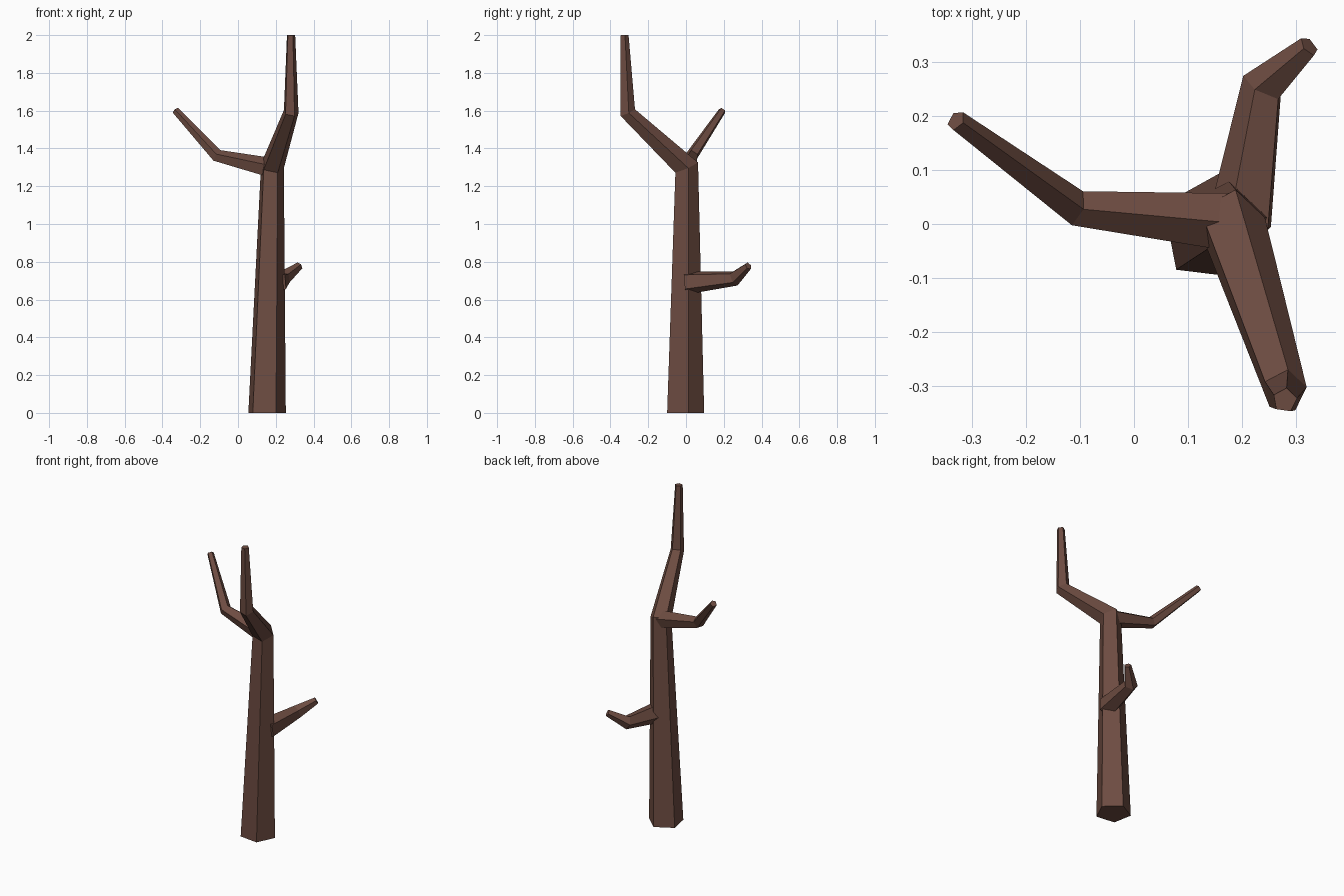
import bpy, bmesh, math
from mathutils import Vector, Matrix

if "Cube" in bpy.data.objects:
    bpy.data.objects.remove(bpy.data.objects["Cube"])

SIDES = 5
bark = bpy.data.materials.new("brown_bark")
bark.diffuse_color = (0.153, 0.072, 0.053, 1)
bark.use_nodes = True
bark.node_tree.nodes["Principled BSDF"].inputs["Base Color"].default_value = bark.diffuse_color


def limb(name, path, spin_ref, flat_start=False):
    """Tapered five-sided tube with mitred bends; path = (x, y, z, radius)."""
    pts = [Vector(p[:3]) for p in path]
    dirs = [(b - a).normalized() for a, b in zip(pts, pts[1:])]
    u = Vector(spin_ref)
    bm = bmesh.new()
    rings = []
    for i, p in enumerate(pts):
        d = dirs[max(i - 1, 0)]
        if i > 1:
            u = dirs[i - 2].rotation_difference(d) @ u
        u = (u - d * u.dot(d)).normalized()
        n = (dirs[max(i - 1, 0)] + dirs[min(i, len(dirs) - 1)]).normalized()
        if i == 0 and flat_start:
            n = Vector((0, 0, 1))
        ring = []
        for k in range(SIDES):
            o = Matrix.Rotation(math.tau * k / SIDES, 3, d) @ u * path[i][3]
            o -= d * (o.dot(n) / d.dot(n))  # slide onto the mitre plane
            ring.append(bm.verts.new(p + o))
        rings.append(ring)
    for a, b in zip(rings, rings[1:]):
        for k in range(SIDES):
            j = (k + 1) % SIDES
            bm.faces.new((a[k], a[j], b[j], b[k]))
    bm.faces.new(rings[0][::-1])
    bm.faces.new(rings[-1])
    bmesh.ops.recalc_face_normals(bm, faces=bm.faces)
    me = bpy.data.meshes.new(name)
    bm.to_mesh(me)
    bm.free()
    me.materials.append(bark)
    ob = bpy.data.objects.new(name, me)
    bpy.context.collection.objects.link(ob)


def around(deg, a, b):
    r = math.radians(deg)
    return Vector(a) * math.cos(r) + Vector(b) * math.sin(r)


X, Y, Z = (1, 0, 0), (0, 1, 0), (0, 0, 1)

# Trunk continuing into the tall front branch
limb("trunk", [(0.15, -0.008, 0, 0.105), (0.18, 0, 1.30, 0.064),
               (0.28, -0.31, 1.59, 0.041), (0.28, -0.327, 2.0, 0.023)],
     around(11, X, Y), flat_start=True)

# Left upper branch
limb("left_branch", [(0.17, 0.005, 1.295, 0.056), (-0.11, 0.03, 1.36, 0.034),
                     (-0.33, 0.192, 1.60, 0.02)], around(92, Y, Z))

# Short lower branch toward the back right
limb("lower_branch", [(0.20, 0.0, 0.69, 0.064), (0.24, 0.255, 0.712, 0.04),
                      (0.325, 0.33, 0.778, 0.021)], around(40, X, Z))
